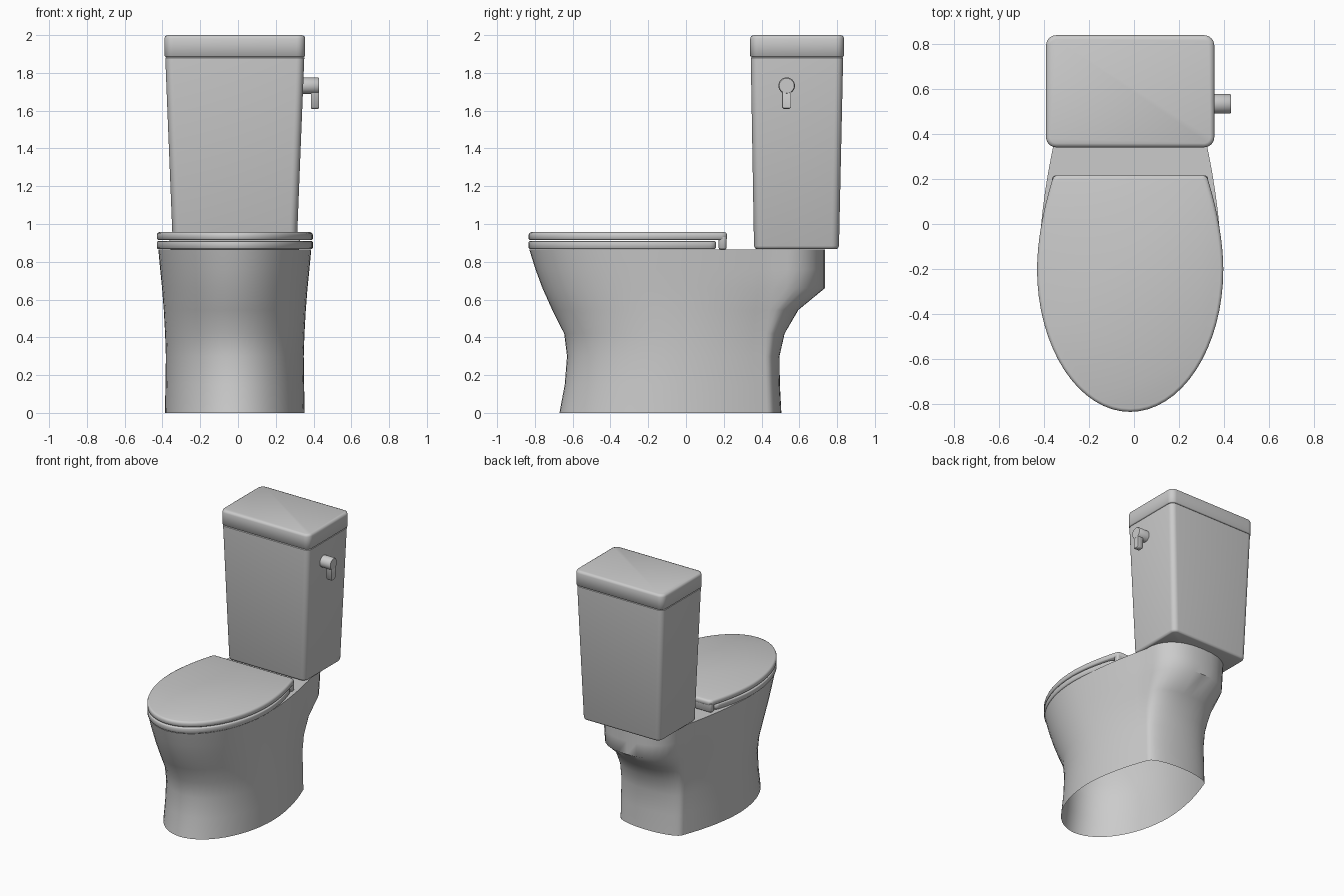
import bpy, bmesh, math
from math import sin, cos, pi

if "Cube" in bpy.data.objects:
    bpy.data.objects.remove(bpy.data.objects["Cube"])

CX = -0.017  # the fixture sits slightly left because the flush handle sticks out


def finish(bm, name, angle=35):
    bmesh.ops.recalc_face_normals(bm, faces=bm.faces)
    me = bpy.data.meshes.new(name)
    bm.to_mesh(me)
    bm.free()
    ob = bpy.data.objects.new(name, me)
    bpy.context.collection.objects.link(ob)
    bpy.ops.object.select_all(action='DESELECT')
    ob.select_set(True)
    bpy.context.view_layer.objects.active = ob
    bpy.ops.object.shade_smooth_by_angle(angle=math.radians(angle))
    return ob


def loft(name, rings, cap_bottom=True, angle=35):
    """Skin a stack of (z, outline) rings that share a point count."""
    bm = bmesh.new()
    loops = [[bm.verts.new((x + CX, y, z)) for x, y in pts] for z, pts in rings]
    n = len(loops[0])
    for a, b in zip(loops, loops[1:]):
        for i in range(n):
            j = (i + 1) % n
            bm.faces.new((a[i], a[j], b[j], b[i]))
    bm.faces.new(loops[-1])
    if cap_bottom:
        bm.faces.new(loops[0][::-1])
    return finish(bm, name, angle)


def mirrored(half):
    """Close a right-hand outline running from the front tip to the back."""
    left = [(-x, y) for x, y in reversed(half) if x > 1e-5]
    return half + left


def bowl_section(yf, ym, w, wc, yc, yb, n):
    half = [(w * sin(a), ym + (yf - ym) * cos(a))
            for a in (i * pi / 28 for i in range(15))]
    half += [(w + (wc - w) * (t / 8) ** 1.8, ym + (yc - ym) * t / 8)
             for t in range(1, 9)]
    for i in range(1, 9):
        a = i * pi / 16
        c = max(cos(a), 0) if i < 8 else 0
        half.append((wc * c ** (2 / n), yc + (yb - yc) * sin(a) ** (2 / n)))
    return mirrored(half)


def seat_section(d, back, wb):
    """Oval front with a straight back edge, inset by d."""
    w, ym, yf = 0.413 - d, -0.2, -0.833 + d
    half = [(w * sin(a), ym + (yf - ym) * cos(a))
            for a in (i * pi / 32 for i in range(17))]
    yc = back - 0.03
    half += [(w + (wb - d - w) * (t / 8) ** 1.8, ym + (yc - ym) * t / 8)
             for t in range(1, 9)]
    half += [(wb - d - 0.007, back - 0.01 - d), (wb - d - 0.022, back - d)]
    return mirrored(half)


def round_rect(x, y0, y1, r, d=0.0):
    x, y0, y1, r = x - d, y0 + d, y1 - d, max(r - d, 0.005)
    pts = []
    for k, (cx, cy) in enumerate([(x - r, y1 - r), (r - x, y1 - r),
                                  (r - x, y0 + r), (x - r, y0 + r)]):
        pts += [(cx + r * cos(a), cy + r * sin(a))
                for a in ((k + i / 6) * pi / 2 for i in range(7))]
    return pts


# Pedestal and bowl with the rear tank shelf, open underneath
loft("bowl_pedestal", [(z, bowl_section(*s)) for z, s in [
    (0.00, (-0.670, -0.08, 0.370, 0.26, 0.43, 0.505, 2)),
    (0.15, (-0.642, -0.08, 0.367, 0.26, 0.425, 0.497, 2)),
    (0.30, (-0.630, -0.08, 0.365, 0.26, 0.42, 0.495, 2)),
    (0.42, (-0.645, -0.10, 0.369, 0.265, 0.425, 0.522, 2)),
    (0.545, (-0.708, -0.13, 0.376, 0.28, 0.44, 0.595, 2.2)),
    (0.66, (-0.760, -0.16, 0.385, 0.30, 0.46, 0.735, 2.4)),
    (0.76, (-0.797, -0.18, 0.395, 0.305, 0.47, 0.735, 2.4)),
    (0.866, (-0.830, -0.20, 0.405, 0.31, 0.48, 0.735, 2.4)),
]], cap_bottom=False, angle=50)


def slab(name, z0, z1, back, wb, soft):
    loft(name, [(z0, seat_section(0.006, back, wb)),
                (z0 + 0.006, seat_section(0, back, wb)),
                (z1 - soft, seat_section(0, back, wb)),
                (z1 - soft * 0.3, seat_section(soft * 0.3, back, wb)),
                (z1, seat_section(soft, back, wb))], angle=60)


# Seat and closed lid, with a thin shadow gap between them
slab("seat", 0.867, 0.909, 0.158, 0.356, 0.006)
slab("seat_lid", 0.916, 0.957, 0.217, 0.348, 0.014)

# Hinge strip that drops from the back of the lid
loft("lid_hinge", [(z, round_rect(0.346 - d, 0.172 + d, 0.215 - d, 0.015))
                   for z, d in [(0.866, 0.006), (0.874, 0), (0.93, 0)]], angle=50)

# Tapered tank
loft("tank", [(0.868, round_rect(0.327, 0.36, 0.81, 0.04, 0.014)),
              (0.872, round_rect(0.327, 0.36, 0.81, 0.04, 0.005)),
              (0.884, round_rect(0.328, 0.36, 0.81, 0.04)),
              (1.880, round_rect(0.368, 0.343, 0.832, 0.04)),
              (1.885, round_rect(0.368, 0.343, 0.832, 0.04, 0.006))], angle=50)

# Tank lid
loft("tank_lid", [(1.885, round_rect(0.373, 0.34, 0.837, 0.045, 0.006)),
                  (1.890, round_rect(0.373, 0.34, 0.837, 0.045)),
                  (1.982, round_rect(0.373, 0.34, 0.837, 0.045)),
                  (1.995, round_rect(0.373, 0.34, 0.837, 0.045, 0.005)),
                  (2.000, round_rect(0.373, 0.34, 0.837, 0.045, 0.018))], angle=50)


def outline_along_x(name, pts, xs):
    """Extrude a (y, z) outline along x through (x, scale) steps."""
    cy = sum(p[0] for p in pts) / len(pts)
    cz = sum(p[1] for p in pts) / len(pts)
    bm = bmesh.new()
    rings = [[bm.verts.new((x, cy + (y - cy) * s, cz + (z - cz) * s))
              for y, z in pts] for x, s in xs]
    for a, b in zip(rings, rings[1:]):
        for i in range(len(pts)):
            j = (i + 1) % len(pts)
            bm.faces.new((a[i], a[j], b[j], b[i]))
    bm.faces.new(rings[0])
    bm.faces.new(rings[-1])
    return finish(bm, name, 50)


# Flush handle: round hub plus hanging lever
HY, HZ = 0.533, 1.732
hub = [(HY + 0.044 * cos(i * pi / 12), HZ + 0.044 * sin(i * pi / 12)) for i in range(24)]
outline_along_x("handle_hub", hub, [(0.335, 1), (0.424, 1), (0.43, 0.9)])
lever = [(HY - 0.024, HZ), (HY - 0.024, 1.618), (HY - 0.016, 1.61),
         (HY + 0.016, 1.61), (HY + 0.024, 1.618), (HY + 0.024, HZ)]
outline_along_x("handle_lever", lever, [(0.386, 0.94), (0.39, 1), (0.424, 1), (0.429, 0.92)])
